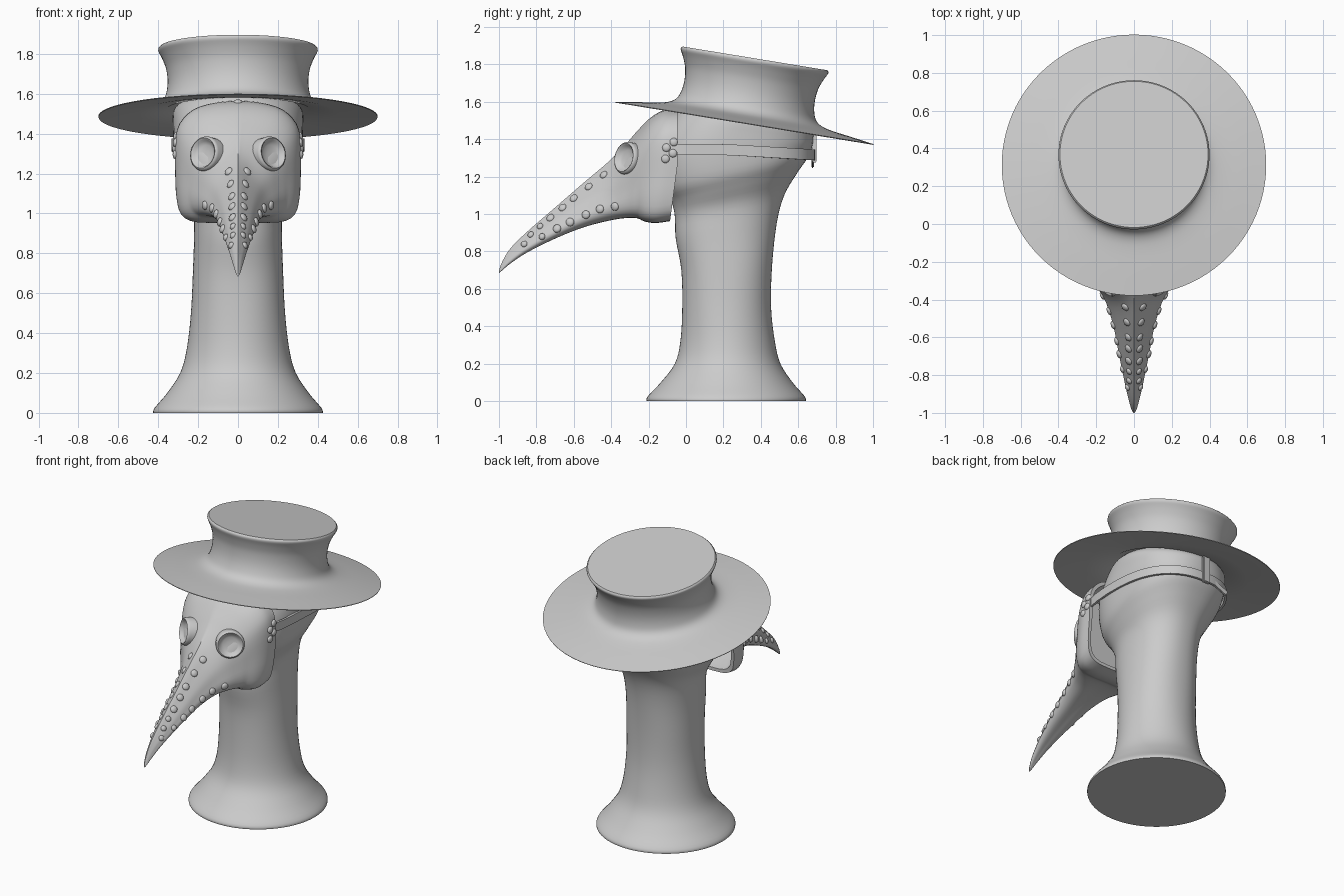
import bpy, bmesh, math
from mathutils import Vector, Matrix
from mathutils.bvhtree import BVHTree

if "Cube" in bpy.data.objects:
    bpy.data.objects.remove(bpy.data.objects["Cube"])

grey = bpy.data.materials.new("plain_grey")
grey.diffuse_color = (0.6, 0.6, 0.6, 1)
grey.use_nodes = True
grey.node_tree.nodes["Principled BSDF"].inputs["Base Color"].default_value = grey.diffuse_color


def spline(pts, n):
    """Catmull-Rom through tuples of any length."""
    out = []
    for i in range(len(pts) - 1):
        a, b, c, d = pts[max(i - 1, 0)], pts[i], pts[i + 1], pts[min(i + 2, len(pts) - 1)]
        for k in range(n):
            t = k / n
            out.append(tuple(q + 0.5 * t * ((r - p) + t * (2 * p - 5 * q + 4 * r - s + t * (3 * (q - r) + s - p)))
                             for p, q, r, s in zip(a, b, c, d)))
    out.append(tuple(pts[-1]))
    return out


def finish(name, bm, angle=40):
    bmesh.ops.recalc_face_normals(bm, faces=bm.faces)
    me = bpy.data.meshes.new(name)
    bm.to_mesh(me)
    bm.free()
    me.materials.append(grey)
    me.shade_smooth()
    me.set_sharp_from_angle(angle=math.radians(angle))
    ob = bpy.data.objects.new(name, me)
    bpy.context.collection.objects.link(ob)
    return ob


def loft(name, rings, angle=40, matrix=None):
    bm = bmesh.new()
    vs = [[bm.verts.new(p) for p in r] for r in rings]
    n = len(rings[0])
    for a, b in zip(vs, vs[1:]):
        for i in range(n):
            bm.faces.new((a[i], a[(i + 1) % n], b[(i + 1) % n], b[i]))
    bm.faces.new(vs[0])
    bm.faces.new(vs[-1])
    if matrix:
        bmesh.ops.transform(bm, matrix=matrix, verts=bm.verts)
    return finish(name, bm, angle)


def circle(r, h, n=72):
    return [(r * math.cos(2 * math.pi * i / n), r * math.sin(2 * math.pi * i / n), h) for i in range(n)]


def power(v, e):
    return math.copysign(abs(v) ** e, v)


# Stand, neck and head: rings as front y, front z, back y, back z, half width, squareness
stations = [(-.21, 0, .64, 0, .425, 1), (-.205, .025, .635, .025, .418, 1), (-.135, .1, .57, .1, .355, 1),
            (-.06, .2, .505, .2, .29, 1), (-.03, .32, .475, .32, .257, 1), (-.02, .5, .455, .5, .236, .95),
            (-.025, .7, .46, .72, .226, .9), (-.055, .87, .485, .95, .22, .9), (-.06, .99, .525, 1.1, .225, .88),
            (-.08, 1.07, .595, 1.22, .27, .85), (-.13, 1.15, .65, 1.3, .308, .83), (-.15, 1.32, .675, 1.36, .322, .82),
            (-.1, 1.46, .68, 1.4, .326, .85), (-.03, 1.565, .68, 1.45, .325, .95), (.02, 1.6, .64, 1.5, .29, 1)]
rings = []
for yf, zf, yb, zb, w, e in spline(stations, 4):
    ring = []
    for i in range(64):
        a = 2 * math.pi * i / 64
        c, s = power(math.cos(a), e), power(math.sin(a), e)
        ring.append((w * s, (yf + yb) / 2 + c * (yb - yf) / 2, (zf + zb) / 2 + c * (zb - zf) / 2))
    rings.append(ring)
loft("head_and_neck_stand", rings)

# Tilted hat: underside, brim and flared crown
under = [(.31, .06), (.36, .034), (.5, .014), (.699, -.004)]
upper = spline([(.70, 0), (.58, .018), (.47, .034), (.41, .05), (.375, .078), (.358, .125), (.353, .18),
                (.36, .24), (.378, .29), (.396, .325)], 4) + [(.4, .335), (.399, .343), (.392, .35)]
tilt = Matrix.Translation((0, .312, 1.487)) @ Matrix.Rotation(math.radians(-9.3), 4, 'X')
loft("hat", [circle(r, h, 96) for r, h in under + upper], 40, tilt)

# Beaked mask: half cross-sections blend from rounded face to ridged beak
face = [(0, 1), (.35, .97), (.7, .86), (.93, .62), (1, .3), (1, -.2), (.98, -.6), (.9, -.88), (.65, -1), (0, -1)]
beak = [(0, 1), (.2, .8), (.4, .55), (.6, .3), (.77, .05), (.9, -.25), (1, -.55), (.9, -.82), (.55, -1), (0, -1)]
mask_st = [(-.045, 1.565, .965, .315, 0), (-.12, 1.555, .955, .312, 0), (-.19, 1.515, .962, .29, .08),
           (-.26, 1.445, .98, .25, .25), (-.33, 1.365, .98, .2, .5), (-.42, 1.275, .965, .147, .88),
           (-.55, 1.165, .93, .107, 1), (-.7, 1.035, .87, .078, 1), (-.85, .905, .795, .047, 1),
           (-.94, .815, .735, .026, 1), (-.985, .74, .697, .012, 1), (-1, .695, .685, .003, 1)]
rings = []
for y, zt, zb, w, bl in spline(mask_st, 5):
    half = spline([(p[0] + (q[0] - p[0]) * bl, p[1] + (q[1] - p[1]) * bl) for p, q in zip(face, beak)], 3)
    mid, h = (zt + zb) / 2, (zt - zb) / 2
    shift = .04 * max(0, 1 - bl * 4)
    pts = [(w * px, y - shift * max(0, -pz), mid + h * pz) for px, pz in half]
    rings.append(pts + [(-x, yy, z) for x, yy, z in pts[-2:0:-1]])


def inset(ring, s, dy):
    return [(x * s, y + dy, 1.265 + (z - 1.265) * s) for x, y, z in ring]


hollow = [inset(rings[0], .75, -.15), inset(rings[0], .9, -.04), inset(rings[0], .93, 0)]
mask = loft("beaked_mask", hollow + rings, 50)
bm = bmesh.new()
bm.from_mesh(mask.data)
tree = BVHTree.FromBMesh(bm)
bm.free()


def surface(y, z):
    loc, nor, _, _ = tree.ray_cast(Vector((2, y, z)), Vector((-1, 0, 0)))
    return (loc, nor) if loc else (None, None)


def both_sides(name, profile, loc, nor, n):
    """Round fitting turned about the normal, on left and right."""
    for side, sx in (("right", 1), ("left", -1)):
        p = Vector((loc.x * sx, loc.y, loc.z))
        d = Vector((nor.x * sx, nor.y, nor.z))
        m = Matrix.Translation(p) @ d.to_track_quat('Z', 'Y').to_matrix().to_4x4()
        loft(f"{name}_{side}", [circle(r, h, n) for r, h in profile], 50, m)


# Eye rims with dished lenses
loc, nor = surface(-.31, 1.295)
eye_loc = Vector((.158, -.312, 1.3)) if loc is None else (loc + Vector((.158, -.312, 1.3))) / 2
both_sides("eye_lens", [(.088, -.05), (.088, .012), (.084, .024), (.077, .028), (.07, .024), (.064, .012),
                        (.045, .004), (.02, 0), (.004, 0)], eye_loc, Vector((.62, -.76, .18)), 40)

# Rivets along the beak and beside the strap, placed by side-view position
rows = [(-.44, 1.21), (-.52, 1.147), (-.6, 1.085), (-.66, 1.035), (-.725, .98), (-.78, .935), (-.83, .89),
        (-.38, 1.04), (-.46, 1.027), (-.535, .997), (-.62, .957), (-.69, .923), (-.77, .88), (-.865, .84),
        (-.065, 1.385), (-.105, 1.355), (-.07, 1.325), (-.11, 1.295)]
dome = [(.022, -.008), (.022, .003), (.018, .008), (.01, .011), (.002, .012)]
for i, (y, z) in enumerate(rows):
    loc, nor = surface(y, z)
    if loc:
        k = .8 if y < -.75 else 1
        both_sides(f"rivet_{i + 1}", [(r * k, h) for r, h in dome], loc, nor, 16)
m = Matrix.Translation((0, -.1, 1.558)) @ Matrix.Rotation(.3, 4, 'X')
loft("rivet_top", [circle(r, h, 16) for r, h in dome], 50, m)

# Strap around the back of the head
half = [(.300, -.08), (.322, .02), (.332, .14)]
for i in range(13):
    a = math.radians(90 - 7.5 * i)
    half.append((.334 * power(math.sin(a), .82), .262 + .428 * power(math.cos(a), .82)))
path = half + [(-x, y) for x, y in half[-2::-1]]
rings = []
for x, y in path:
    k = 1 - .016 / Vector((x, y - .26)).length
    top = 1.375 - .03 * max(0, (y - .2) / .5)
    ix, iy = x * k, .26 + (y - .26) * k
    rings.append([(x, y, top), (x, y, top - .058), (ix, iy, top - .058), (ix, iy, top)])
loft("head_strap", rings, 30)


# Vertical back strap and loose strap end
def plate(name, size, loc, rot):
    bm = bmesh.new()
    bmesh.ops.create_cube(bm, size=1)
    bmesh.ops.transform(bm, verts=bm.verts, matrix=Matrix.Translation(loc) @ Matrix.Rotation(rot, 4, 'Y')
                        @ Matrix.Diagonal((*size, 1)))
    bmesh.ops.bevel(bm, geom=bm.edges[:], offset=.005, segments=2, affect='EDGES')
    finish(name, bm, 35)


plate("back_strap", (.055, .024, .18), (0, .687, 1.365), 0)
plate("loose_strap_end", (.16, .014, .04), (-.1, .677, 1.295), -.4)
